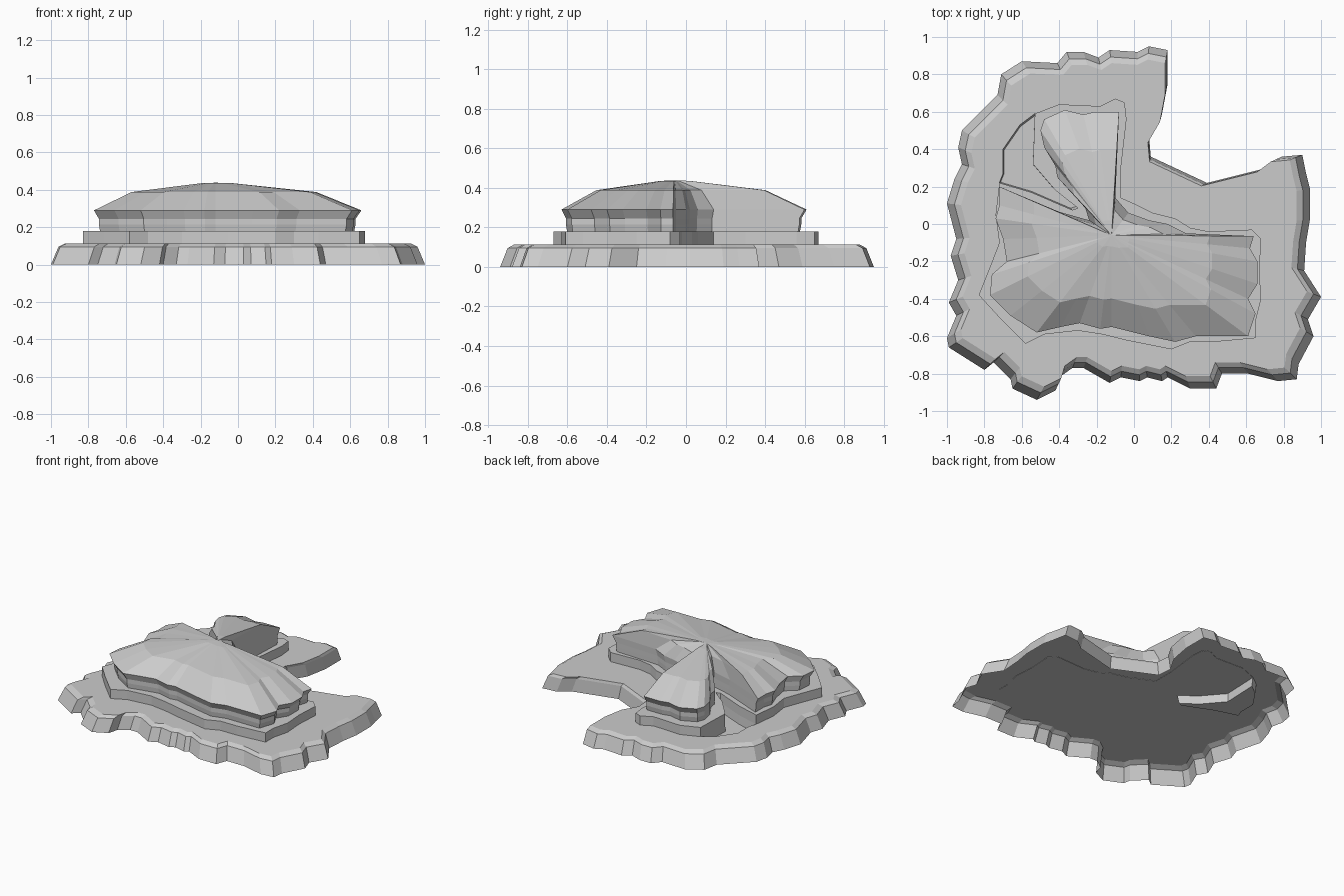
import bpy
from mathutils import Vector
from mathutils.geometry import tessellate_polygon

if "Cube" in bpy.data.objects:
    bpy.data.objects.remove(bpy.data.objects["Cube"])

rock = bpy.data.materials.new("stone_grey")
rock.diffuse_color = (0.6, 0.6, 0.6, 1)
rock.use_nodes = True
rock.node_tree.nodes["Principled BSDF"].inputs["Base Color"].default_value = rock.diffuse_color


def ring(outline, centre, scale, z):
    cx, cy = centre
    return [Vector((cx + (x - cx) * scale, cy + (y - cy) * scale, z)) for x, y in outline]


def walls(verts, faces, rings):
    # stack counter-clockwise rings and join neighbours with quads
    start, n = len(verts), len(rings[0])
    for r in rings:
        verts.extend(r)
    for k in range(len(rings) - 1):
        a, b = start + k * n, start + (k + 1) * n
        for i in range(n):
            j = (i + 1) % n
            faces.append((a + i, a + j, b + j, b + i))


def cap(verts, faces, loops, up=True):
    # flat fill of one loop, optionally with a hole loop
    start = len(verts)
    pts = [p for loop in loops for p in loop]
    verts.extend(pts)
    for t in tessellate_polygon(loops):
        p, q, r = (pts[i] for i in t)
        if ((q - p).cross(r - p).z > 0) != up:
            t = t[::-1]
        faces.append(tuple(start + i for i in t))


def make(name, verts, faces):
    me = bpy.data.meshes.new(name)
    me.from_pydata(verts, [], faces)
    me.materials.append(rock)
    ob = bpy.data.objects.new(name, me)
    bpy.context.collection.objects.link(ob)
    return ob


# outlines, counter-clockwise from the back
ground = [(.18, .93), (.08, .95), (.02, .92), (-.13, .93), (-.19, .89), (-.27, .92),
          (-.36, .92), (-.41, .86), (-.6, .87), (-.71, .8), (-.73, .69), (-.92, .5),
          (-.94, .41), (-.92, .32), (-.96, .24), (-1, .11), (-.95, -.08), (-.98, -.17),
          (-.94, -.3), (-.99, -.42), (-.95, -.49), (-1, -.61), (-.99, -.66), (-.8, -.78),
          (-.75, -.74), (-.66, -.83), (-.65, -.88), (-.52, -.94), (-.42, -.89),
          (-.4, -.82), (-.33, -.77), (-.27, -.77), (-.13, -.85), (-.07, -.82),
          (.03, -.84), (.07, -.82), (.15, -.84), (.18, -.82), (.3, -.88), (.44, -.88),
          (.47, -.8), (.61, -.8), (.77, -.84), (.87, -.83), (.88, -.75), (.96, -.6),
          (.93, -.51), (1, -.39), (.91, -.25), (.92, -.1), (.94, .02), (.94, .19),
          (.92, .27), (.9, .37), (.79, .36), (.71, .3), (.39, .22), (.09, .36),
          (.08, .47), (.15, .59), (.18, .75)]
notch = [(-.53, .59), (-.54, .32), (-.42, .18), (-.3, .085), (-.33, .075), (-.55, .17),
         (-.72, .22)]
terrace = [(-.04, .56), (-.05, .65), (-.1, .67), (-.18, .63), (-.4, .64)] + notch + [
    (-.74, .05), (-.72, -.1), (-.77, -.23), (-.83, -.38), (-.72, -.5), (-.58, -.64),
    (-.48, -.59), (-.3, -.57), (-.17, -.59), (-.05, -.62), (.2, -.67), (.3, -.63),
    (.43, -.63), (.65, -.61), (.65, -.52), (.68, -.4), (.67, -.25), (.68, -.08),
    (.63, -.03), (.4, -.04), (.3, -.02), (.22, .03), (.1, .06), (.02, .1),
    (-.07, .14), (-.07, .3)]
summit = [(-.08, .6), (-.21, .6), (-.27, .585), (-.37, .61), (-.48, .56), (-.5, .5),
          (-.48, .41), (-.42, .31), (-.41, .25), (-.26, .085), (-.24, .02), (-.4, .065),
          (-.72, .2), (-.72, .1), (-.74, .03), (-.7, -.08), (-.68, -.2), (-.76, -.27),
          (-.77, -.38), (-.66, -.49), (-.52, -.58), (-.39, -.55), (-.29, -.53),
          (-.18, -.56), (-.12, -.55), (.08, -.6), (.22, -.63), (.33, -.6), (.43, -.6),
          (.61, -.6), (.65, -.48), (.61, -.4), (.66, -.32), (.66, -.2), (.62, -.13),
          (.64, -.065), (.28, -.05), (.18, 0), (.08, .02), (-.03, .06), (-.1, .14)]
pit = notch[::-1] + [(-.61, .53), (-.7, .4), (-.7, .27)]
pit = pit[:7] + pit[7:]
origin, peak, pit_mid = (0, 0), (-.12, -.06), (-.55, .3)

# ground slab: sloped open-bottomed skirt, bevelled rim, flat top with the sunken pit
v, f = [], []
levels = [ring(ground, origin, s, z) for s, z in ((1, 0), (.96, .095), (.925, .113))]
walls(v, f, levels)
pit_top = ring(pit, pit_mid, 1, .113)
pit_floor = ring(pit, pit_mid, .96, .05)
cap(v, f, [levels[-1], pit_top])
walls(v, f, [pit_floor, pit_top])
n = len(pit)
f[-n:] = [q[::-1] for q in f[-n:]] if sum(
    a[0] * b[1] - b[0] * a[1] for a, b in zip(pit, pit[1:] + pit[:1])) > 0 else f[-n:]
cap(v, f, [pit_floor])
make("ground_slab", v, f)

# terrace: low vertical step
v, f = [], []
step = [ring(terrace, peak, 1, z) for z in (.111, .18)]
walls(v, f, step)
cap(v, f, step[1:])
cap(v, f, step[:1], up=False)
make("terrace_step", v, f)

# summit: neck, overhanging lip and fan-shaped dome
v, f = [], []
shape = ((.95, .178), (.96, .215), (.96, .245), (1, .29), (.69, .388), (.12, .435))
levels = [ring(summit, peak, s, z) for s, z in shape]
walls(v, f, levels)
top = len(v) - len(summit)
v.append(Vector((peak[0], peak[1], .438)))
for i in range(len(summit)):
    f.append((top + i, top + (i + 1) % len(summit), len(v) - 1))
make("summit_dome", v, f)
